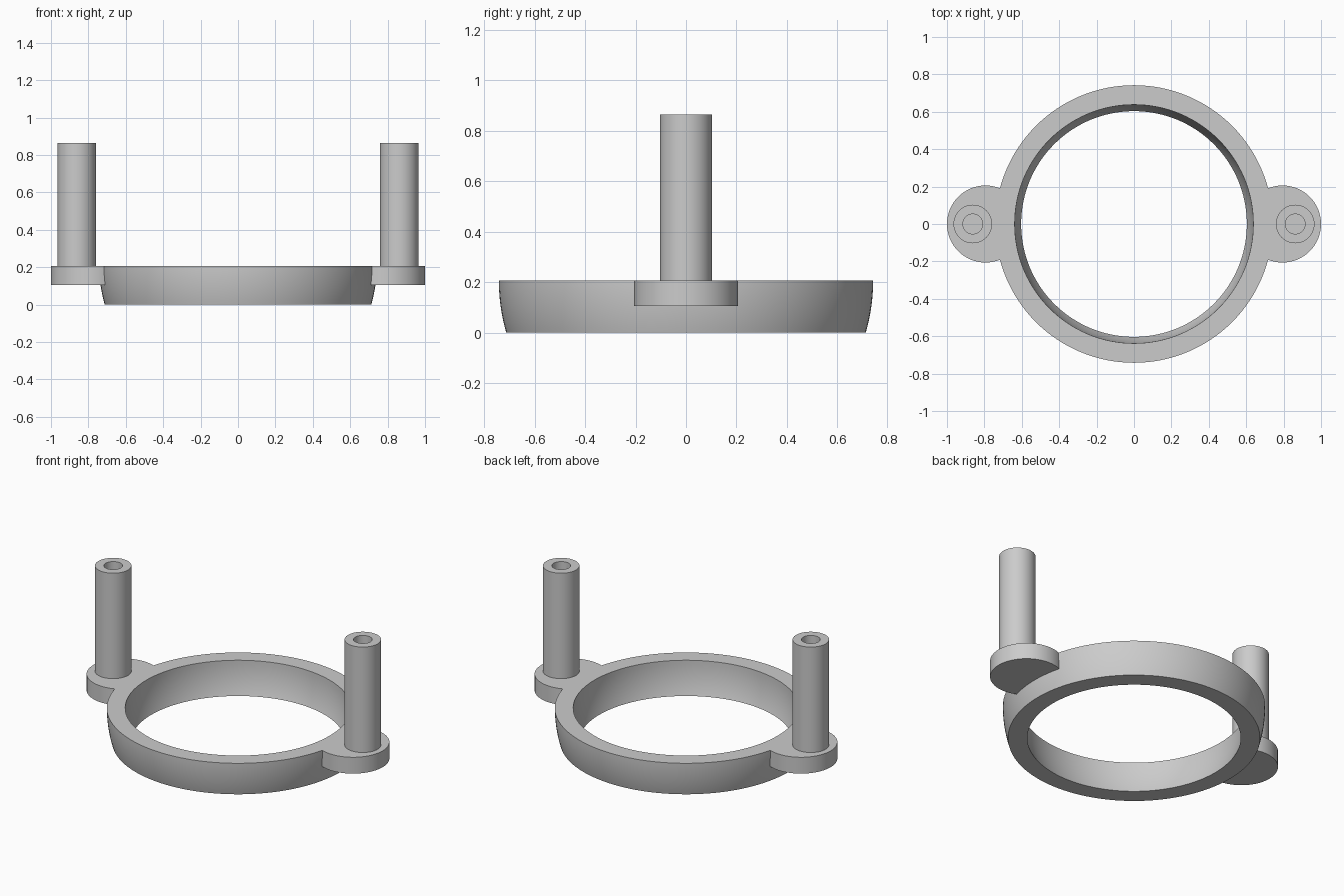
import bpy
import bmesh
from math import sqrt, pi, radians

if "Cube" in bpy.data.objects:
    bpy.data.objects.remove(bpy.data.objects["Cube"], do_unlink=True)

TOP = 0.207          # top of ring and ears, also the centre of the spherical walls
POST_TOP = 0.865

grey = bpy.data.materials.new("plain grey")
grey.use_nodes = True
colour = (0.6, 0.6, 0.6, 1)
grey.diffuse_color = colour
grey.node_tree.nodes["Principled BSDF"].inputs["Base Color"].default_value = colour


def lathe(name, profile, x=0.0, steps=96):
    """Spin a profile of (radius, height) points, from axis to axis, into a solid."""
    bm = bmesh.new()
    verts = [bm.verts.new((r, 0, z)) for r, z in profile]
    edges = [bm.edges.new(pair) for pair in zip(verts, verts[1:])]
    bmesh.ops.spin(bm, geom=verts + edges, cent=(0, 0, 0), axis=(0, 0, 1),
                   angle=2 * pi, steps=steps)
    bmesh.ops.remove_doubles(bm, verts=bm.verts, dist=1e-5)
    bmesh.ops.recalc_face_normals(bm, faces=bm.faces)
    mesh = bpy.data.meshes.new(name)
    bm.to_mesh(mesh)
    bm.free()
    mesh.materials.append(grey)
    obj = bpy.data.objects.new(name, mesh)
    obj.location.x = x
    bpy.context.collection.objects.link(obj)
    return obj


def cylinder(name, radius, bottom, top, x):
    return lathe(name, [(0, bottom), (radius, bottom), (radius, top), (0, top)], x, 64)


def sphere_arc(radius, low, high, count=10):
    """Points on a sphere wall centred at the ring's top plane."""
    heights = [low + (high - low) * i / count for i in range(count + 1)]
    return [(sqrt(radius ** 2 - (z - TOP) ** 2), z) for z in heights]


def combine(target, other, operation):
    mod = target.modifiers.new(operation.title(), "BOOLEAN")
    mod.operation = operation
    mod.solver = "EXACT"
    mod.object = other
    bpy.context.view_layer.objects.active = target
    bpy.ops.object.modifier_apply(modifier=mod.name)
    bpy.data.objects.remove(other, do_unlink=True)


# Ring with a spherical outer wall, starting as a solid bowl
ring = lathe("mounting_ring", [(0, 0)] + sphere_arc(0.742, 0, TOP) + [(0, TOP)], steps=128)

# Round ears on both sides
for side in (-1, 1):
    combine(ring, cylinder("ear", 0.206, 0.105, TOP, side * 0.794), "UNION")

# Spherical opening through the middle
opening = sphere_arc(0.638, -0.05, TOP)
combine(ring, lathe("opening", [(0, -0.05)] + opening + [(0.638, 0.4), (0, 0.4)], steps=128),
        "DIFFERENCE")

# Hollow posts standing on the ears
for side, word in ((-1, "right"), (1, "left")):
    post = lathe(word + "_post", [(0, TOP), (0.103, TOP), (0.103, POST_TOP),
                                  (0.053, POST_TOP), (0.053, TOP + 0.002), (0, TOP + 0.002)],
                 side * 0.862, 64)

# Smooth walls with crisp rims
for obj in bpy.context.scene.objects:
    if obj.type == "MESH" and obj.data.materials and obj.data.materials[0] == grey:
        bpy.ops.object.select_all(action="DESELECT")
        obj.select_set(True)
        bpy.context.view_layer.objects.active = obj
        bpy.ops.object.shade_smooth_by_angle(angle=radians(30))
